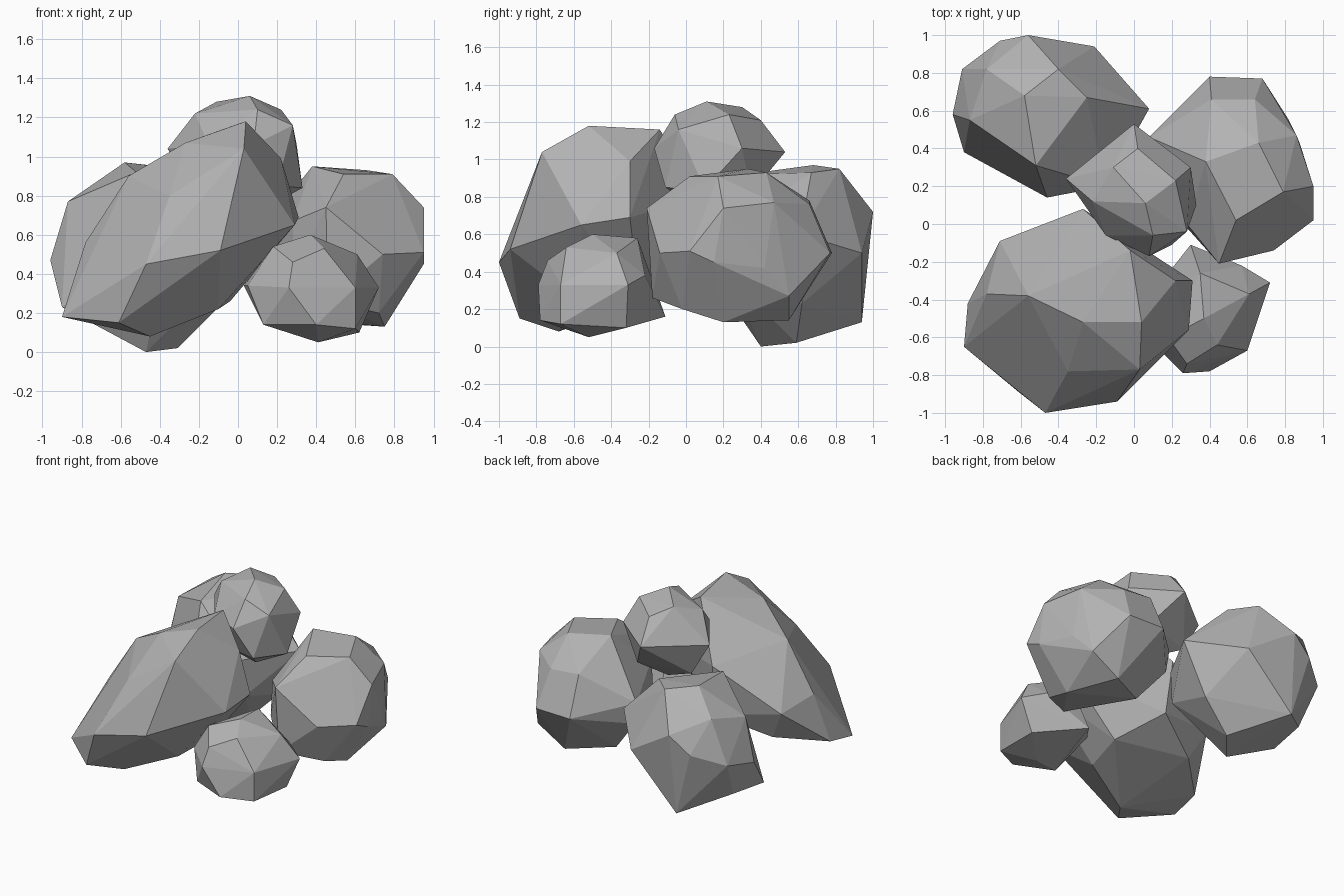
import bpy
import bmesh
import math

stone = bpy.data.materials.new("stone grey")
stone.diffuse_color = (0.45, 0.45, 0.45, 1)


def rock(name, corners):
    """Faceted boulder: the convex skin around a few key corners."""
    bm = bmesh.new()
    for c in corners:
        bm.verts.new(c)
    bmesh.ops.convex_hull(bm, input=bm.verts[:])
    loose = [v for v in bm.verts if not v.link_faces]
    bmesh.ops.delete(bm, geom=loose, context='VERTS')
    # merge nearly coplanar triangles into broad facets
    bmesh.ops.dissolve_limit(bm, angle_limit=math.radians(4),
                             verts=bm.verts[:], edges=bm.edges[:])
    bmesh.ops.recalc_face_normals(bm, faces=bm.faces[:])
    mesh = bpy.data.meshes.new(name)
    bm.to_mesh(mesh)
    bm.free()
    mesh.materials.append(stone)
    ob = bpy.data.objects.new(name, mesh)
    bpy.context.collection.objects.link(ob)
    return ob


# large leaning boulder, front left
rock("large_leaning_rock", [
    (0.04, -0.52, 1.18), (0.03, -0.77, 1.04), (-0.02, -0.14, 1.16),
    (0.22, -0.30, 0.99), (0.31, -0.30, 0.69), (0.29, -0.56, 0.65),
    (-0.09, -0.94, 0.52), (-0.47, -1.00, 0.45), (-0.35, -0.78, 0.80),
    (-0.27, -0.52, 1.07), (-0.56, -0.38, 0.90), (-0.90, -0.65, 0.18),
    (-0.61, -0.89, 0.15), (-0.88, -0.42, 0.22), (-0.78, -0.37, 0.56),
    (-0.71, -0.09, 0.50), (-0.27, 0.08, 0.80), (-0.45, -0.68, 0.08),
    (-0.10, -0.55, 0.22), (-0.04, -0.25, 0.26), (-0.25, 0.03, 0.42),
    (-0.60, -0.15, 0.28),
])

# right boulder
rock("right_rock", [
    (0.38, 0.33, 0.95), (0.66, 0.43, 0.93), (0.79, 0.17, 0.91),
    (0.54, 0.02, 0.91), (0.86, 0.47, 0.77), (0.95, 0.20, 0.74),
    (0.95, 0.02, 0.51), (0.95, 0.15, 0.45), (0.45, -0.21, 0.74),
    (0.74, -0.14, 0.50), (0.88, 0.42, 0.42), (0.68, 0.77, 0.50),
    (0.40, 0.78, 0.50), (0.41, 0.66, 0.78), (0.64, 0.66, 0.76),
    (0.28, 0.00, 0.67), (0.28, -0.02, 0.42), (0.08, 0.46, 0.58),
    (0.10, 0.45, 0.42), (0.82, 0.55, 0.27), (0.60, 0.55, 0.14),
    (0.75, 0.20, 0.13), (0.46, -0.18, 0.26), (0.72, -0.02, 0.20),
    (0.30, 0.38, 0.17),
])

# back left boulder
rock("back_rock", [
    (-0.58, 0.68, 0.97), (-0.52, 0.31, 0.92), (-0.40, 0.82, 0.95),
    (-0.25, 0.67, 0.93), (-0.56, 1.00, 0.72), (-0.78, 0.82, 0.83),
    (-0.71, 0.97, 0.60), (-0.87, 0.55, 0.77), (-0.91, 0.82, 0.52),
    (-0.96, 0.58, 0.47), (-0.90, 0.38, 0.23), (-0.46, 0.14, 0.60),
    (-0.40, 0.16, 0.35), (-0.15, 0.20, 0.62), (-0.12, 0.25, 0.35),
    (0.08, 0.61, 0.60), (-0.21, 0.94, 0.50), (-0.58, 0.94, 0.13),
    (-0.86, 0.68, 0.25), (-0.47, 0.40, 0.00), (-0.31, 0.59, 0.02),
    (-0.10, 0.62, 0.23),
])

# small boulder, front right
rock("small_front_rock", [
    (0.37, -0.50, 0.60), (0.18, -0.60, 0.54), (0.05, -0.58, 0.34),
    (0.03, -0.45, 0.34), (0.13, -0.66, 0.14), (0.41, -0.52, 0.05),
    (0.62, -0.32, 0.10), (0.72, -0.31, 0.33), (0.61, -0.37, 0.50),
    (0.44, -0.64, 0.53), (0.28, -0.74, 0.46), (0.26, -0.79, 0.33),
    (0.40, -0.78, 0.14), (0.60, -0.67, 0.33), (0.60, -0.67, 0.12),
    (0.35, -0.26, 0.58), (0.30, -0.11, 0.16), (0.57, -0.22, 0.38),
])

# boulder resting on top
rock("top_rock", [
    (0.06, 0.11, 1.31), (-0.11, 0.30, 1.28), (0.02, 0.40, 1.21),
    (0.00, 0.53, 1.04), (-0.36, 0.24, 1.04), (-0.22, 0.12, 1.22),
    (0.22, 0.23, 1.24), (0.30, 0.30, 1.06), (0.28, -0.04, 1.16),
    (0.10, -0.06, 1.24), (0.08, -0.17, 1.06), (-0.15, -0.06, 1.06),
    (0.33, 0.10, 0.84), (0.20, -0.11, 0.85), (0.15, 0.35, 0.82),
    (-0.22, 0.25, 0.80), (-0.10, 0.00, 0.82), (0.04, 0.15, 0.68),
])
